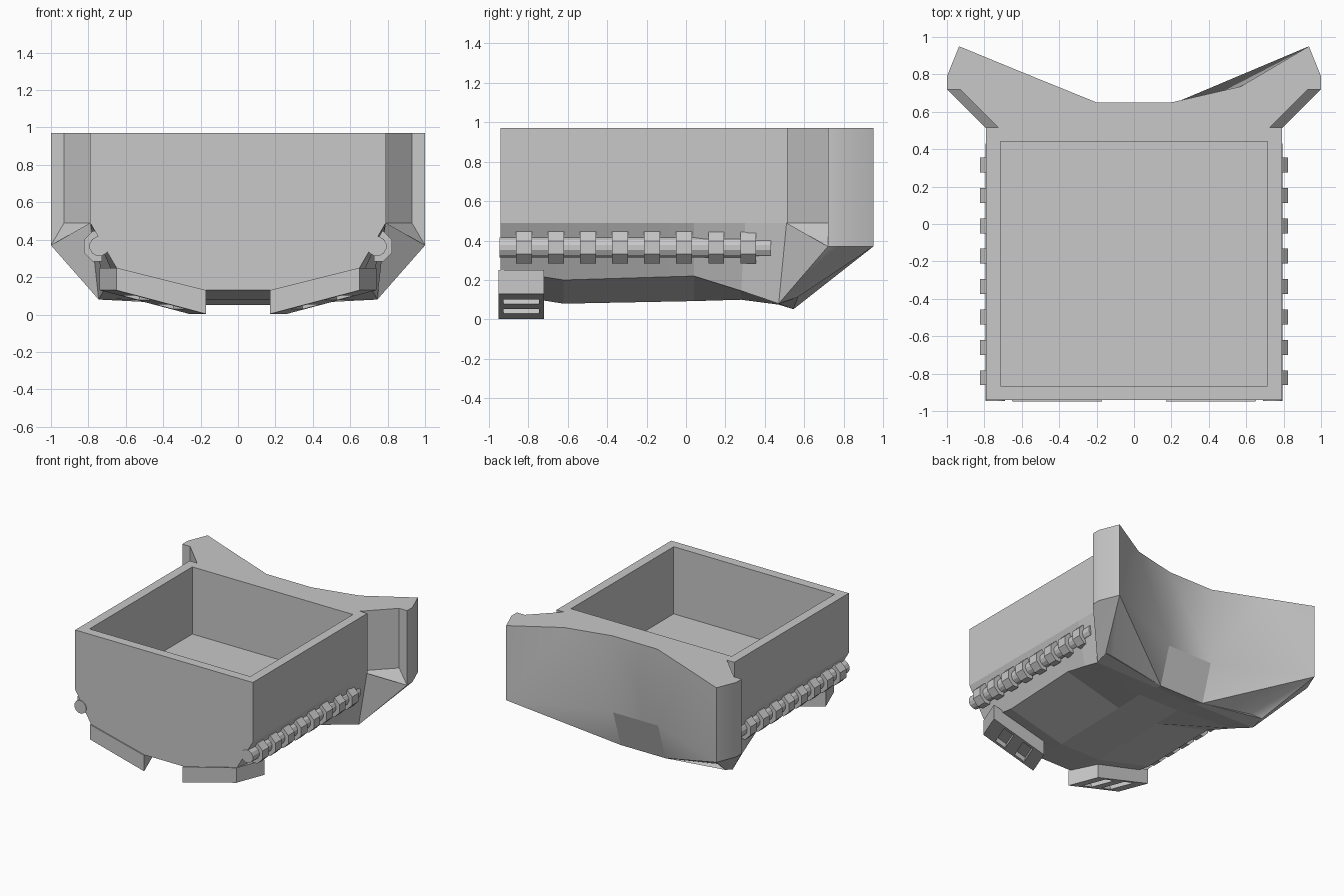
import bpy, bmesh, math

if "Cube" in bpy.data.objects:
    bpy.data.objects.remove(bpy.data.objects["Cube"])

grey = bpy.data.materials.new("plain_grey")
grey.diffuse_color = (0.58, 0.58, 0.58, 1)
grey.use_nodes = True
grey.node_tree.nodes["Principled BSDF"].inputs["Base Color"].default_value = grey.diffuse_color


def finish(bm, name, smooth=None):
    bmesh.ops.recalc_face_normals(bm, faces=bm.faces)
    me = bpy.data.meshes.new(name)
    bm.to_mesh(me)
    bm.free()
    me.materials.append(grey)
    ob = bpy.data.objects.new(name, me)
    bpy.context.collection.objects.link(ob)
    bpy.ops.object.select_all(action='DESELECT')
    ob.select_set(True)
    bpy.context.view_layer.objects.active = ob
    if smooth:
        bpy.ops.object.shade_smooth_by_angle(angle=math.radians(smooth))
    return ob


def mirror_x(ob):
    ob.modifiers.new("mirror", 'MIRROR').use_axis[0] = True


# open box hull: sections (y low, y high, keel z, chine x, chine z)
sections = [(-0.94, -0.94, 0.13, 0.65, 0.25),
            (-0.62, -0.62, 0.08, 0.66, 0.20),
            (0.04, 0.04, 0.093, 0.67, 0.22),
            (0.28, 0.30, 0.10, 0.71, 0.145),
            (0.47, 0.515, 0.075, 0.745, 0.08)]
bm = bmesh.new()
rows = []
for yl, yh, kz, cx, cz in sections:
    half = [(0.79, yh, 0.97), (0.79, yh, 0.49), (cx, yl, cz), (0.18, yl, kz)]
    pts = half + [(-x, y, z) for x, y, z in reversed(half)]
    rows.append([bm.verts.new(p) for p in pts])
for a, b in zip(rows, rows[1:]):
    for i in range(7):
        bm.faces.new((a[i], a[i + 1], b[i + 1], b[i]))
bm.faces.new(rows[0])
bm.faces.new(rows[-1])
top = bm.faces.new([r[0] for r in rows] + [r[-1] for r in reversed(rows)])
bmesh.ops.recalc_face_normals(bm, faces=bm.faces)
# cavity
bmesh.ops.inset_region(bm, faces=[top], thickness=0.075, use_even_offset=True)
ext = bmesh.ops.extrude_discrete_faces(bm, faces=[top])
bmesh.ops.translate(bm, verts=list(ext['faces'][0].verts), vec=(0, 0, -0.54))
finish(bm, "open_hull", 7)

# flared rear apron with side wings
P = {'t0': (0.72, 0.51, 0.97), 't1': (0.93, 0.72, 0.97), 't2': (1.0, 0.72, 0.97),
     't3': (1.0, 0.79, 0.97), 't4': (0.935, 0.95, 0.97), 't5': (0.57, 0.735, 0.97),
     't6': (0.2, 0.65, 0.97),
     'm0': (0.72, 0.51, 0.49), 'm1': (0.93, 0.72, 0.49), 'm2': (1.0, 0.72, 0.37),
     'm3': (1.0, 0.79, 0.37), 'm4': (0.935, 0.95, 0.37),
     'm6': (0.2, 0.64, 0.35),
     'e': (0.79, 0.51, 0.49), 'A': (0.745, 0.47, 0.08), 'B': (0.75, 0.57, 0.115),
     'C': (0.2, 0.545, 0.052), 'D': (0.66, 0.545, 0.13), 'F': (0.18, 0.47, 0.075)}
bm = bmesh.new()
R = {k: bm.verts.new(p) for k, p in P.items()}
L = {k: bm.verts.new((-p[0], p[1], p[2])) for k, p in P.items()}
L['t5'].co.y = 0.80     # the left wing has a straight top edge
faces = ["t%d t%d m%d m%d" % (i, i + 1, i + 1, i) for i in range(4)]
faces += ["t4 t5 m4", "t5 m6 m4", "t5 t6 m6", "m0 m1 m2 e", "e m2 A", "m2 m3 A",
          "m3 B A", "m3 m4 B", "m4 D B", "m4 C D", "D C B", "m4 m6 C", "A B C F"]
for s in (R, L):
    for f in faces:
        bm.faces.new([s[k] for k in f.split()])
for chain in ("t0 t1 t2 t3 t4 t5 t6", "t6 m6", "m6 C", "C F", "F A e m0 t0"):
    ks = chain.split()
    bm.faces.new([R[k] for k in ks] + [L[k] for k in reversed(ks)])
apron = finish(bm, "rear_apron", 32)
# crisp border around the lower middle panel
for e in apron.data.edges:
    a, b = (apron.data.vertices[i].co for i in e.vertices)
    if all(abs(p.x) < 0.21 and p.z < 0.4 for p in (a, b)):
        e.use_edge_sharp = True


# side pipes with collars; collars stop inside the hull wall
def tube(name, r, y0, y1, sides, inner=0.0):
    bm = bmesh.new()
    bmesh.ops.create_cone(bm, cap_ends=True, segments=sides, radius1=r, radius2=r, depth=y1 - y0)
    t = math.pi / sides
    for v in bm.verts:
        a, b, c = v.co
        v.co = (max(inner, 0.742 + a * math.cos(t) - b * math.sin(t)), (y0 + y1) / 2 + c,
                0.365 + a * math.sin(t) + b * math.cos(t))
    mirror_x(finish(bm, name))


tube("side_pipe", 0.053, -0.945, 0.43, 12)
for i in range(8):
    y = -0.822 + i * 0.1625
    tube("pipe_collar_%d" % (i + 1), 0.088, y - 0.04, y + 0.04, 8, 0.728)

# slanted front feet with two slots underneath, skewed outwards to the back
bm = bmesh.new()
prof = [(0.17, 0.13), (0.17, 0.003), (0.65, 0.13), (0.65, 0.25)]
f = bm.faces.new([bm.verts.new((x, -0.95, z)) for x, z in prof])
ext = bmesh.ops.extrude_face_region(bm, geom=[f])
bmesh.ops.translate(bm, vec=(0, 0.23, 0),
                    verts=[g for g in ext['geom'] if isinstance(g, bmesh.types.BMVert)])
foot = finish(bm, "front_foot")
slope = math.atan2(0.127, 0.48)
for t in (0.3, 0.68):
    bpy.ops.mesh.primitive_cube_add(size=1, location=(0.17 + 0.48 * t, -0.835, 0.003 + 0.127 * t),
                                    rotation=(0, -slope, 0))
    cut = bpy.context.object
    cut.scale = (0.095, 0.18, 0.08)
    cut.hide_render = True
    bpy.context.view_layer.update()
    m = foot.modifiers.new("slot", 'BOOLEAN')
    m.operation = 'DIFFERENCE'
    m.solver = 'EXACT'
    m.object = cut
    bpy.context.view_layer.objects.active = foot
    bpy.ops.object.modifier_apply(modifier=m.name)
    bpy.data.objects.remove(cut)
for v in foot.data.vertices:
    v.co.x += 0.39 * (v.co.y + 0.95)
mirror_x(foot)
